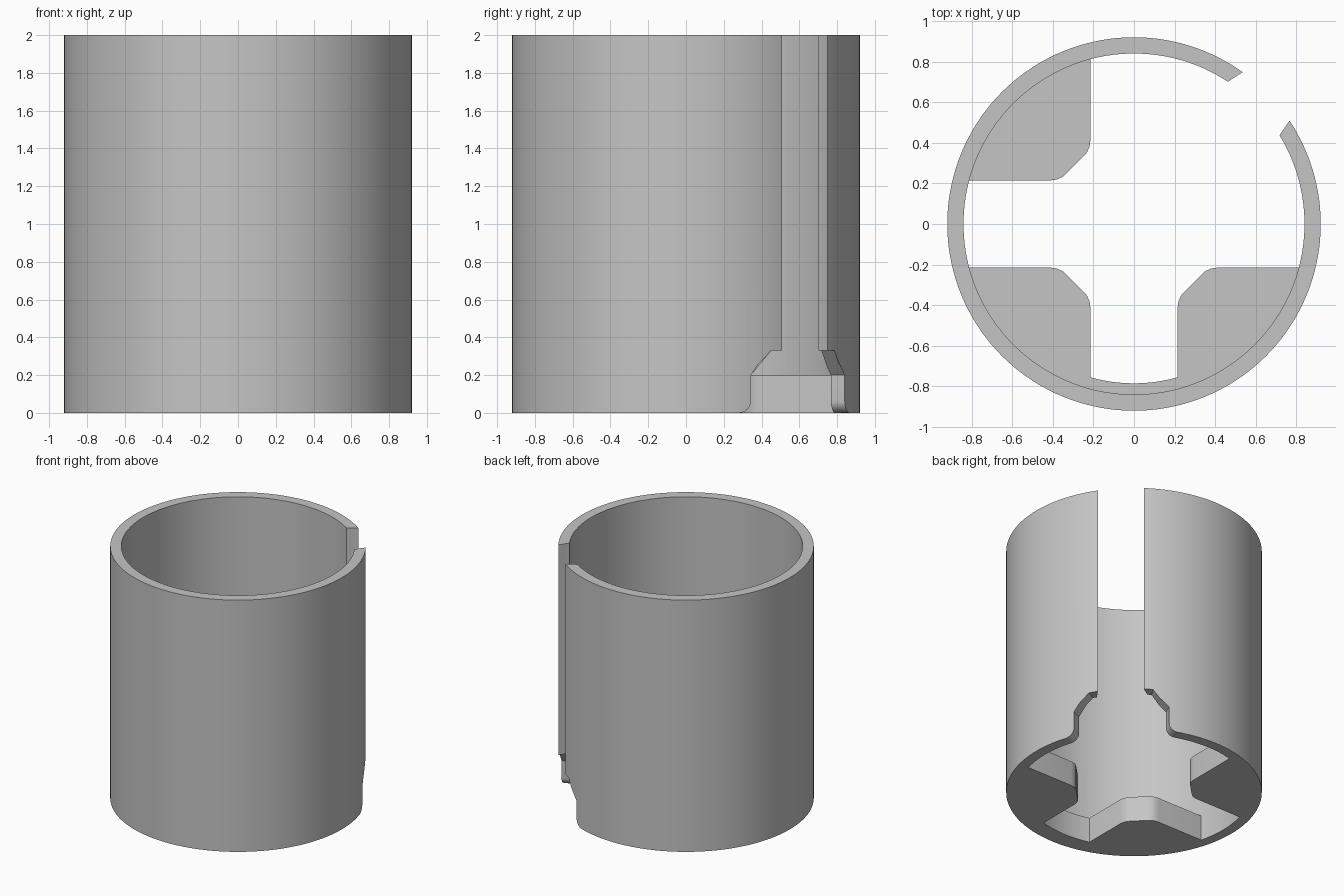
import bpy, bmesh
from math import sin, cos, pi, radians, asin, degrees

if "Cube" in bpy.data.objects:
    bpy.data.objects.remove(bpy.data.objects["Cube"], do_unlink=True)

HEIGHT, OUTER, INNER = 2.0, 0.92, 0.84
BASE_H = 0.2       # height of the corner blocks and ledge
HALF_GAP = 0.215   # half width of the cross-shaped opening
SLOT = 44          # direction of the side slot, degrees

grey = bpy.data.materials.new("plain_grey")
grey.use_nodes = True
grey.diffuse_color = (0.56, 0.56, 0.56, 1)
grey.node_tree.nodes["Principled BSDF"].inputs["Base Color"].default_value = grey.diffuse_color


def polar(r, deg):
    return r * cos(radians(deg)), r * sin(radians(deg))


def arc(r, start, end, steps):
    return [polar(r, start + (end - start) * i / steps) for i in range(steps + 1)]


def loft(name, loops, cap=True):
    """Skin a list of equal closed loops; cap both ends or close the skin into a ring."""
    bm = bmesh.new()
    rows = [[bm.verts.new(p) for p in loop] for loop in loops]
    n = len(rows[0])
    pairs = list(zip(rows, rows[1:])) + ([] if cap else [(rows[-1], rows[0])])
    for a, b in pairs:
        for i in range(n):
            j = (i + 1) % n
            bm.faces.new((a[i], a[j], b[j], b[i]))
    if cap:
        bm.faces.new(rows[0][::-1])
        bm.faces.new(rows[-1])
    bmesh.ops.recalc_face_normals(bm, faces=bm.faces)
    mesh = bpy.data.meshes.new(name)
    bm.to_mesh(mesh)
    bm.free()
    mesh.materials.append(grey)
    ob = bpy.data.objects.new(name, mesh)
    bpy.context.collection.objects.link(ob)
    return ob


def prism(name, outline, z0, z1):
    return loft(name, [[(x, y, z) for x, y in outline] for z in (z0, z1)])


def combine(target, tool, operation):
    mod = target.modifiers.new(operation.lower(), "BOOLEAN")
    mod.operation, mod.object, mod.solver = operation, tool, "EXACT"
    bpy.context.view_layer.objects.active = target
    bpy.ops.object.modifier_apply(modifier=mod.name)
    bpy.data.objects.remove(tool, do_unlink=True)


# Round tube wall
section = [(OUTER, 0), (OUTER, HEIGHT), (INNER, HEIGHT), (INNER, 0)]
steps = 144
wall = loft("tube_wall", [[(*polar(r, 360 * i / steps), z) for r, z in section]
                          for i in range(steps)], cap=False)

# Three base blocks with softened inner corners
OVERLAP = 0.87
edge = degrees(asin(HALF_GAP / OVERLAP))
shoulder = [(HALF_GAP, 0.41), (0.219, 0.38), (0.232, 0.352), (0.25, 0.332)]
block = (arc(OVERLAP, edge, 90 - edge, 24) + shoulder
         + [(y, x) for x, y in reversed(shoulder)])
for sx, sy in ((-1, 1), (-1, -1), (1, -1)):
    combine(wall, prism("base_block", [(x * sx, y * sy) for x, y in block], 0, BASE_H), "UNION")

# Shallow ledge across the front opening
ledge = arc(0.785, 253, 287, 16) + arc(OVERLAP, 287, 253, 16)
combine(wall, prism("front_ledge", ledge, 0, BASE_H), "UNION")

# Tall side slot, slightly narrower on the outside
slot = [polar(r, SLOT + a) for r, a in ((OUTER + 0.08, -8.4), (OUTER + 0.08, 8.4),
                                        (OUTER, 10.4), (INNER, 12.6),
                                        (INNER - 0.1, 15), (INNER - 0.1, -15),
                                        (INNER, -12.6), (OUTER, -10.4))]
combine(wall, prism("slot_cutter", slot, 0.3, HEIGHT + 0.1), "DIFFERENCE")

# Wider mouth at the slot foot: flared bottom, straight sides, sloped shoulders
flare = [(26.3 - 4.3 * sin(t * pi / 12), 0.065 - 0.065 * cos(t * pi / 12)) for t in range(7)]
side = [(26.3, -0.1)] + flare + [(22, BASE_H), (14.6, 0.33)]
mouth = side + [(-a, z) for a, z in reversed(side)]
combine(wall, loft("mouth_cutter", [[(*polar(r, SLOT + a), z) for a, z in mouth]
                                    for r in (0.7, 1.1)]), "DIFFERENCE")

# Smooth curved surfaces, keep the edges crisp
bpy.ops.object.select_all(action="DESELECT")
wall.select_set(True)
bpy.context.view_layer.objects.active = wall
bpy.ops.object.shade_smooth_by_angle(angle=radians(25))
